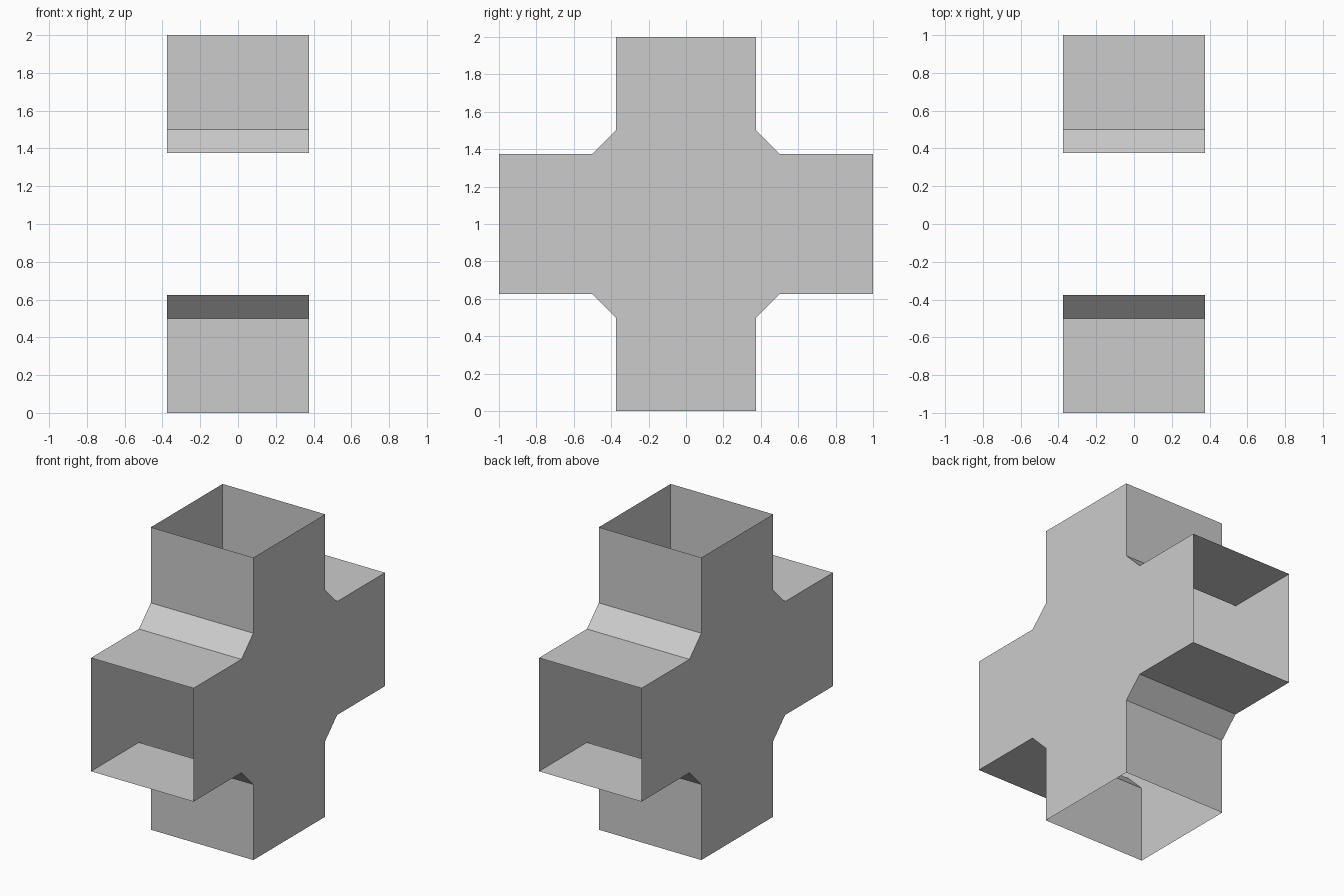
import bpy
import bmesh

cube = bpy.data.objects.get("Cube")
if cube:
    bpy.data.objects.remove(cube, do_unlink=True)

HALF = 0.375      # half width of every duct arm
REACH = 1.0       # arm length from the centre
CHAMFER = 0.5     # where each corner chamfer meets the arm

grey = bpy.data.materials.new("duct grey")
grey.use_nodes = True
colour = (0.6, 0.6, 0.6, 1.0)
grey.diffuse_color = colour
grey.node_tree.nodes["Principled BSDF"].inputs["Base Color"].default_value = colour

# Cross outline in the y-z plane: one corner turned through four quarters
corner = [(REACH, HALF), (CHAMFER, HALF), (HALF, CHAMFER), (HALF, REACH)]
outline = []
for quarter in range(4):
    outline += corner
    corner = [(-z, y) for y, z in corner]

bm = bmesh.new()
right, left = [[bm.verts.new((x, y, z + REACH)) for y, z in outline]
               for x in (-HALF, HALF)]

# Flat side plates
bm.faces.new(right)
bm.faces.new(left)

# Walls round each corner; the four arm ends stay open
count = len(outline)
for i in range(count):
    if i % 4 != 3:
        j = (i + 1) % count
        bm.faces.new((right[i], right[j], left[j], left[i]))

bmesh.ops.recalc_face_normals(bm, faces=bm.faces)
mesh = bpy.data.meshes.new("cross_duct")
bm.to_mesh(mesh)
bm.free()
mesh.materials.append(grey)
duct = bpy.data.objects.new("cross_duct", mesh)
bpy.context.collection.objects.link(duct)
